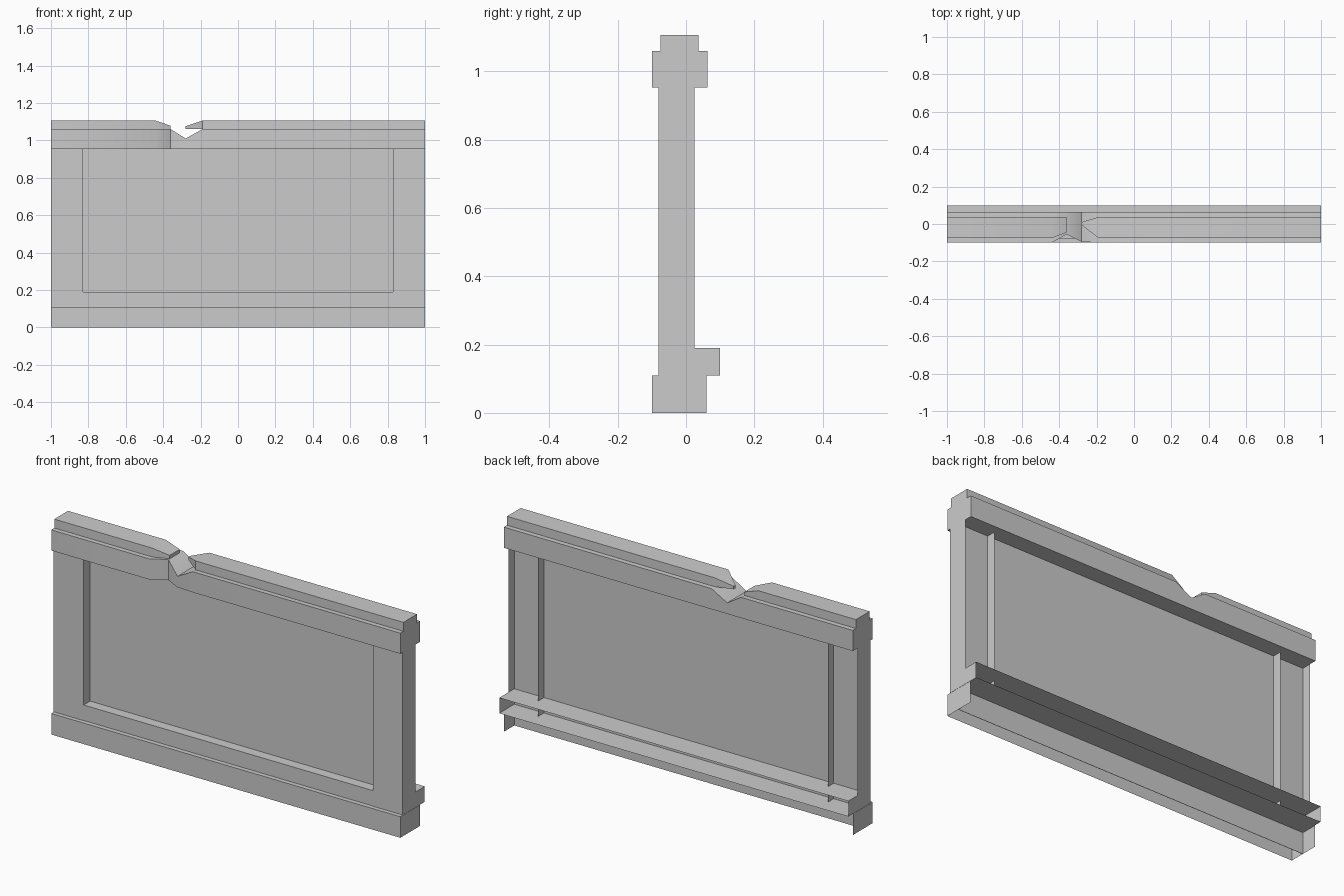
import bpy, bmesh, math

cube = bpy.data.objects.get("Cube")
if cube:
    bpy.data.objects.remove(cube, do_unlink=True)

GREY = (0.6, 0.6, 0.6, 1)
mat = bpy.data.materials.new("plain grey")
mat.use_nodes = True
mat.diffuse_color = GREY
mat.node_tree.nodes["Principled BSDF"].inputs["Base Color"].default_value = GREY


def finish(name, bm):
    me = bpy.data.meshes.new(name)
    bm.to_mesh(me)
    bm.free()
    me.materials.append(mat)
    ob = bpy.data.objects.new(name, me)
    bpy.context.collection.objects.link(ob)
    return ob


def box(name, xs, ys, zs, open_sides=()):
    """Box between limits; open_sides lists axis/sign pairs left without a face."""
    bm = bmesh.new()
    bmesh.ops.create_cube(bm, size=1)
    gone = [f for f in bm.faces for a, s in open_sides if f.normal[a] * s > 0.9]
    bmesh.ops.delete(bm, geom=gone, context='FACES_ONLY')
    for v in bm.verts:
        for i, (lo, hi) in enumerate((xs, ys, zs)):
            v.co[i] = lo if v.co[i] < 0 else hi
    return finish(name, bm)


def loft(name, stations):
    """Rail from (x, front y, back y, bottom z, top z) sections."""
    bm = bmesh.new()
    rings = [[bm.verts.new(p) for p in
              ((x, f, lo), (x, b, lo), (x, b, hi), (x, f, hi))]
             for x, f, b, lo, hi in stations]
    for a, c in zip(rings, rings[1:]):
        for i in range(4):
            j = (i + 1) % 4
            bm.faces.new((a[i], a[j], c[j], c[i]))
    bm.faces.new(rings[0])
    bm.faces.new(rings[-1])
    bmesh.ops.recalc_face_normals(bm, faces=bm.faces)
    ob = finish(name, bm)
    bpy.ops.object.select_all(action='DESELECT')
    ob.select_set(True)
    bpy.context.view_layer.objects.active = ob
    bpy.ops.object.shade_smooth_by_angle(angle=math.radians(35))
    return ob


BACK, BELOW, ABOVE = (1, 1), (2, -1), (2, 1)
FRONT_Y, PANEL_Y = -0.08, -0.025

# Thin infill panel behind the frame
box("panel", (-1, 1), (PANEL_Y, PANEL_Y + 0.002), (0, 0.96))

# Hollow posts, open at the back
for side, xs in (("left", (0.83, 1)), ("right", (-1, -0.83))):
    box(side + "_post", xs, (FRONT_Y, 0.025), (0.11, 0.955), (BACK, BELOW, ABOVE))

# Hollow bottom rail and the ledge that sticks out behind
box("bottom_rail", (-1, 1), (-0.1, 0.06), (0, 0.109), (BACK, BELOW))
box("ledge", (-1, 1), (FRONT_Y + 0.002, 0.1), (0.11, 0.19), (BACK,))

# Top rail with a chipped V and a dent in its front
F, B, LO, HI = -0.1, 0.063, 0.953, 1.06
loft("top_rail", [(-1, F, B, LO, HI), (-0.44, F, B, LO, HI),
                  (-0.36, -0.055, B, LO, HI), (-0.28, -0.095, B, LO, 1.01),
                  (-0.19, F, B, LO, HI), (1, F, B, LO, HI)])

# Coping strip, broken in two by the chip
F, B, TOP = -0.075, 0.037, 1.106
loft("coping_right", [(-1, F, B, HI, TOP), (-0.44, F, B, HI, TOP),
                      (-0.36, -0.045, B, HI, 1.078)])
loft("coping_left", [(-0.28, -0.005, 0.01, HI, 1.076),
                     (-0.19, F, B, HI, TOP), (1, F, B, HI, TOP)])
